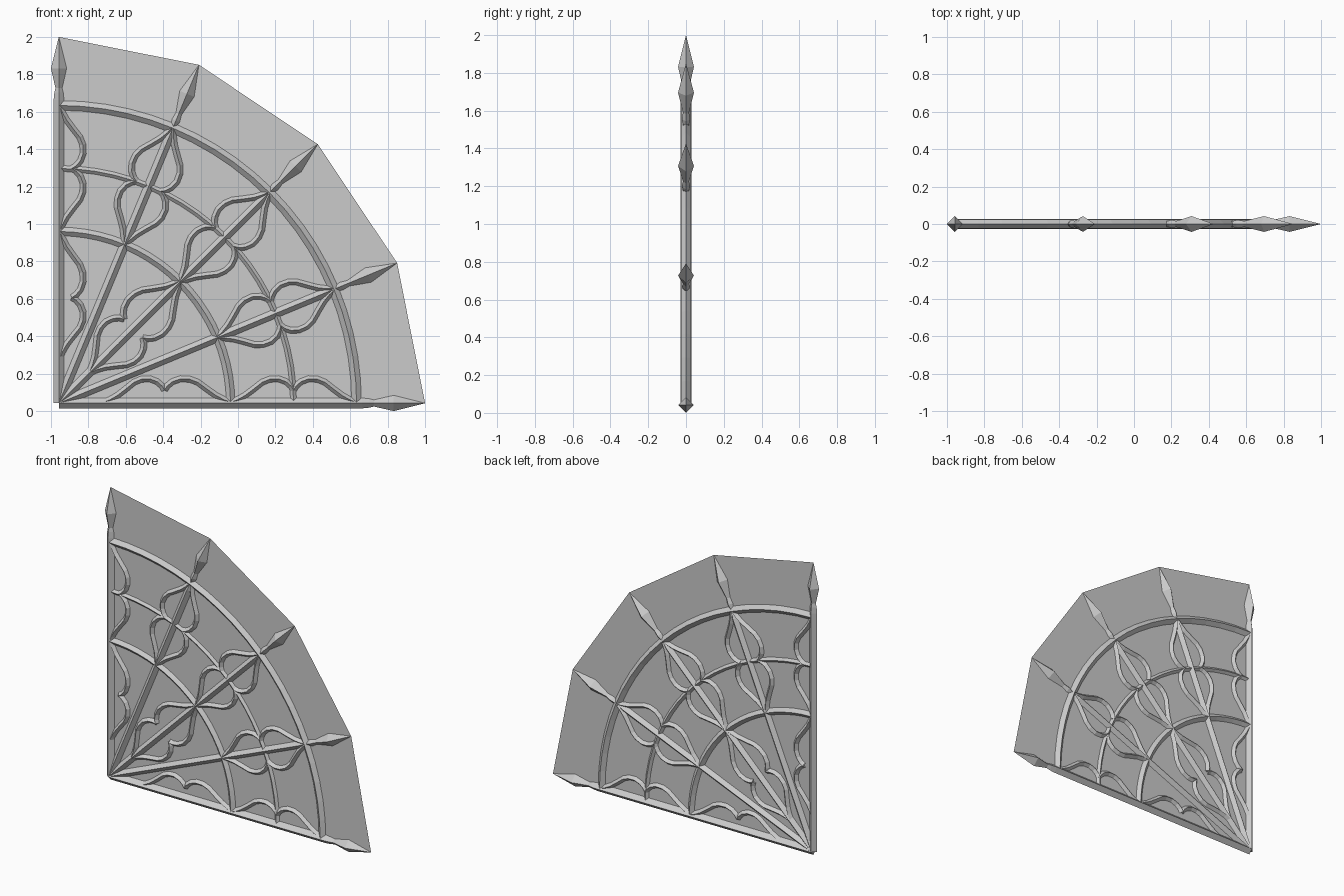
import bpy, bmesh, math
from mathutils import Vector

if "Cube" in bpy.data.objects:
    bpy.data.objects.remove(bpy.data.objects["Cube"])

CX, CZ, R = -0.958, 0.042, 1.958      # hub of the fan and tip radius
ANGLES = [0, 22.5, 45, 67.5, 90]


def polar(deg, r, off=0.0):
    """Point at distance r along a spoke, shifted sideways by off."""
    a = math.radians(deg)
    return Vector((CX + r * math.cos(a) - off * math.sin(a), 0,
                   CZ + r * math.sin(a) + off * math.cos(a)))


def sweep(name, pts, widths, depths):
    """Diamond section swept along a path lying in the y = 0 plane."""
    bm = bmesh.new()
    rings = []
    n = len(pts)
    for i, p in enumerate(pts):
        t = (pts[min(i + 1, n - 1)] - pts[max(i - 1, 0)]).normalized()
        side = Vector((-t.z, 0, t.x)) * widths[i]
        deep = Vector((0, depths[i], 0))
        rings.append([bm.verts.new(p + o) for o in (side, deep, -side, -deep)])
    for a, b in zip(rings, rings[1:]):
        for k in range(4):
            j = (k + 1) % 4
            bm.faces.new((a[k], a[j], b[j], b[k]))
    bm.faces.new(rings[0][::-1])
    bm.faces.new(rings[-1])
    bmesh.ops.remove_doubles(bm, verts=bm.verts, dist=0.0003)
    bmesh.ops.recalc_face_normals(bm, faces=bm.faces)
    return finish(name, bm)


def finish(name, bm):
    me = bpy.data.meshes.new(name)
    bm.to_mesh(me)
    bm.free()
    ob = bpy.data.objects.new(name, me)
    bpy.context.collection.objects.link(ob)
    return ob


# thin web panel joining the spoke tips
bm = bmesh.new()
hub = bm.verts.new(polar(0, 0))
tips = [bm.verts.new(polar(a, R)) for a in ANGLES]
for a, b in zip(tips, tips[1:]):
    bm.faces.new((hub, a, b))
finish("web_panel", bm)

# spokes ending in spear-shaped finials
edge_profile = [(0, .028), (1.62, .028), (1.66, .024), (1.685, .018), (1.79, .042), (R, 0)]
inner_profile = [(0, .024), (1.54, .024), (1.59, .012), (1.635, .022), (1.675, .016),
                 (1.79, .042), (R, 0)]
for a in ANGLES:
    prof = edge_profile if a in (0, 90) else inner_profile
    w = [x[1] for x in prof]
    sweep("spoke", [polar(a, x[0]) for x in prof], w, w)

# concentric arcs
for name, r, w in (("inner_arc", .918, .023), ("middle_arc", 1.255, .016), ("outer_arc", 1.592, .026)):
    n = 20
    pts = [polar(90 * i / n, r) for i in range(n + 1)]
    sweep(name, pts, [w] * (n + 1), [w * .9] * (n + 1))

# ogee tracery: half lobe given as (fraction from tip to cusp, sideways offset)
HALF = [(0, .005), (.1, .018), (.22, .04), (.36, .075), (.5, .112), (.62, .128),
        (.76, .13), (.88, .115), (.96, .092), (1, .07)]


def lobe(name, deg, tip, cusp, side):
    pts = [polar(deg, tip + (cusp - tip) * t, side * o) for t, o in HALF]
    sweep(name, pts, [.017] * len(pts), [.02] * len(pts))


for a in ANGLES:
    for side in (1, -1):
        if (a == 0 and side < 0) or (a == 90 and side > 0):
            continue                      # border spokes carry tracery inward only
        lobe("outer_tracery", a, 1.59, 1.255, side)
        lobe("outer_tracery", a, .92, 1.255, side)
        if a in (0, 45, 90):
            lobe("inner_tracery", a, .92, .565, side)
            lobe("inner_tracery", a, .24, .565, side)
